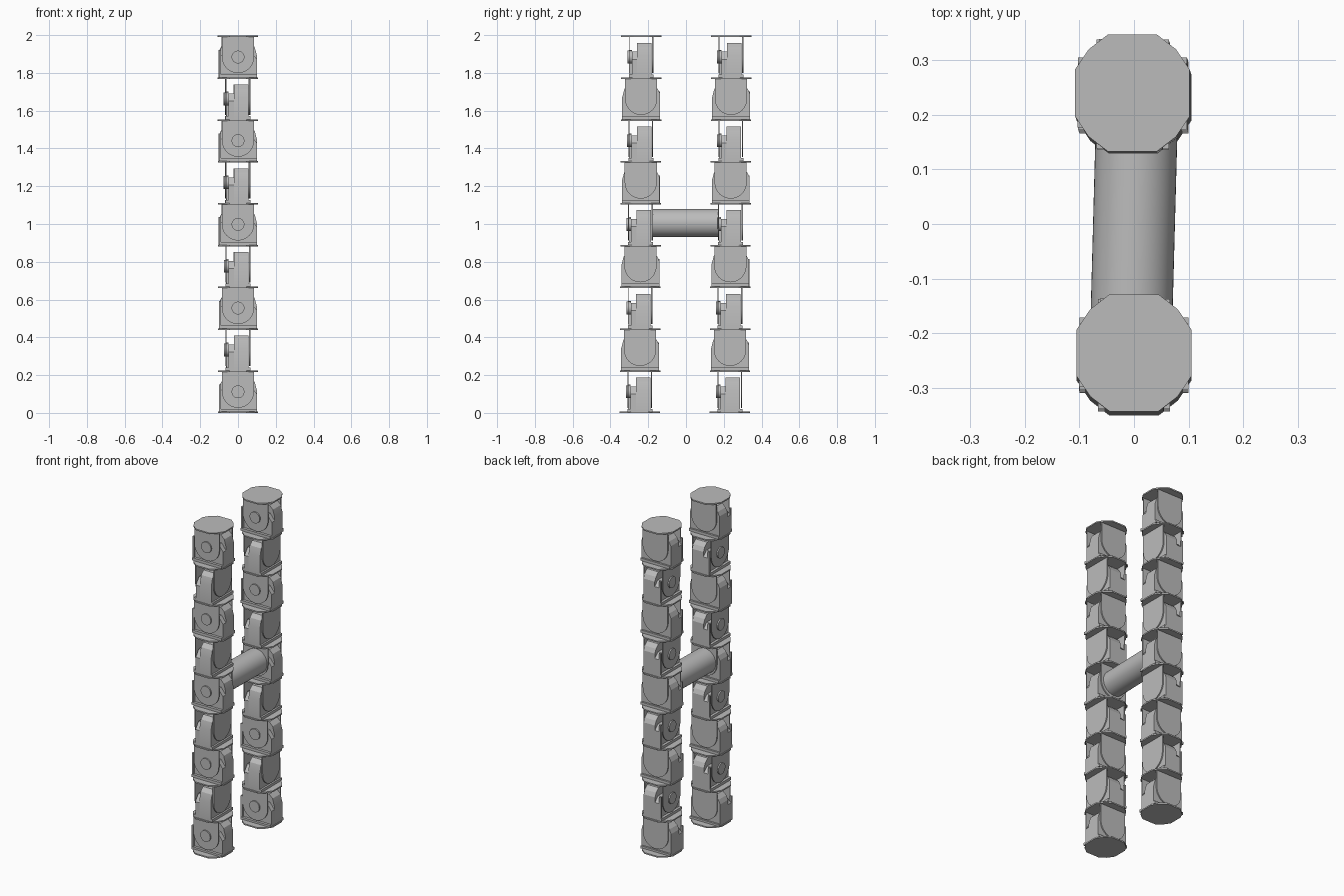
import bpy, math
from mathutils import Matrix, Vector

cube = bpy.data.objects.get("Cube")
if cube:
    bpy.data.objects.remove(cube, do_unlink=True)

grey = bpy.data.materials.new("plain_grey")
grey.use_nodes = True
COLOUR = (0.5, 0.5, 0.5, 1)
grey.diffuse_color = COLOUR
grey.node_tree.nodes["Principled BSDF"].inputs["Base Color"].default_value = COLOUR

PITCH = 0.2215   # height of one joint module
THICK = 0.008    # coupling plate thickness


def make_object(name, verts, faces, place):
    mesh = bpy.data.meshes.new(name)
    mesh.from_pydata([place @ Vector(v) for v in verts], [], faces)
    mesh.materials.append(grey)
    obj = bpy.data.objects.new(name, mesh)
    bpy.context.collection.objects.link(obj)
    return obj


def prism(name, outline, low, high, place, upright=True):
    """Extrude an outline: along y when upright (x, z points), else along z."""
    n = len(outline)
    if upright:
        verts = [(a, d, b) for d in (high, low) for a, b in outline]
    else:
        verts = [(a, b, d) for d in (low, high) for a, b in outline]
    faces = [tuple(reversed(range(n))), tuple(range(n, 2 * n))]
    faces += [(i, (i + 1) % n, n + (i + 1) % n, n + i) for i in range(n)]
    return make_object(name, verts, faces, place)


def arc(cx, cz, r, start, end, steps):
    return [(cx + r * math.cos(math.radians(start + (end - start) * i / steps)),
             cz + r * math.sin(math.radians(start + (end - start) * i / steps)))
            for i in range(steps + 1)]


# Coupling plate: a circle clipped to flat sides
quarter = [(0.105, 0.043), (0.08, 0.08), (0.045, 0.107)]
plate = (quarter + [(-x, y) for x, y in reversed(quarter)]
         + [(-x, -y) for x, y in quarter] + [(x, -y) for x, y in reversed(quarter)])

# Hanging arm: straight top with a round lower end
arm = [(0.085, PITCH), (-0.085, PITCH)] + arc(0, 0.112, 0.085, 180, 360, 20)
# Motor body: upright sides, sloping shoulders
body = [(-0.1, 0.004), (0.1, 0.004), (0.1, 0.12), (0.088, 0.165), (0.065, 0.187),
        (-0.065, 0.187), (-0.088, 0.165), (-0.1, 0.14)]
# Lower bracket cheek
cheek = [(-0.1, 0.004), (0.1, 0.004), (0.1, 0.1), (0.07, 0.14), (-0.07, 0.14), (-0.1, 0.11)]
hub = arc(0, 0.112, 0.034, 0, 345, 23)
foot = [(-0.1, 0.004), (0.1, 0.004), (0.1, 0.02), (-0.1, 0.02)]
side_rib = [(-0.101, 0.004), (-0.09, 0.004), (-0.09, 0.15), (-0.101, 0.15)]


def joint_module(label, place):
    prism(label + "_motor_body", body, -0.022, 0.055, place)
    prism(label + "_front_cheek", cheek, -0.05, -0.022, place)
    prism(label + "_side_rib", side_rib, -0.062, -0.05, place)
    prism(label + "_bracket_foot", foot, -0.066, 0.066, place)
    prism(label + "_front_arm", arm, -0.066, -0.061, place)
    prism(label + "_back_arm", arm, 0.058, 0.065, place)
    prism(label + "_pivot_shaft", hub, -0.061, -0.05, place)
    prism(label + "_pivot_hub", hub, -0.074, -0.066, place)


# Two columns, modules alternating by a quarter turn, with a slight lean
for side, y0, x_top in (("front", -0.244, 0.0), ("back", 0.232, -0.003)):
    for i in range(10):
        t = i / 9
        centre = Matrix.Translation((x_top * t, y0 + 0.008 * t, i * PITCH))
        low = -0.004 if i else 0
        prism(f"{side}_coupling_plate_{i}", plate, low, low + THICK,
              centre, upright=False)
        if i < 9:
            turn = Matrix.Rotation(-math.pi / 2 * (i % 2), 4, 'Z')
            joint_module(f"{side}_joint_{i}", centre @ turn)

# Cross tube joining the two columns
bar = prism("cross_tube", arc(0, 0, 0.075, 0, 352.5, 47), -0.18, 0.17,
            Matrix.Translation((0, 0, 1.005)) @ Matrix.Rotation(-0.027, 4, 'Z'))
bpy.ops.object.select_all(action='DESELECT')
for obj in bpy.context.collection.objects:
    if obj.type == 'MESH' and obj.data.materials and obj.data.materials[0] == grey:
        obj.select_set(True)
bpy.context.view_layer.objects.active = bar
bpy.ops.object.shade_smooth_by_angle(angle=math.radians(20))
bpy.ops.object.select_all(action='DESELECT')
